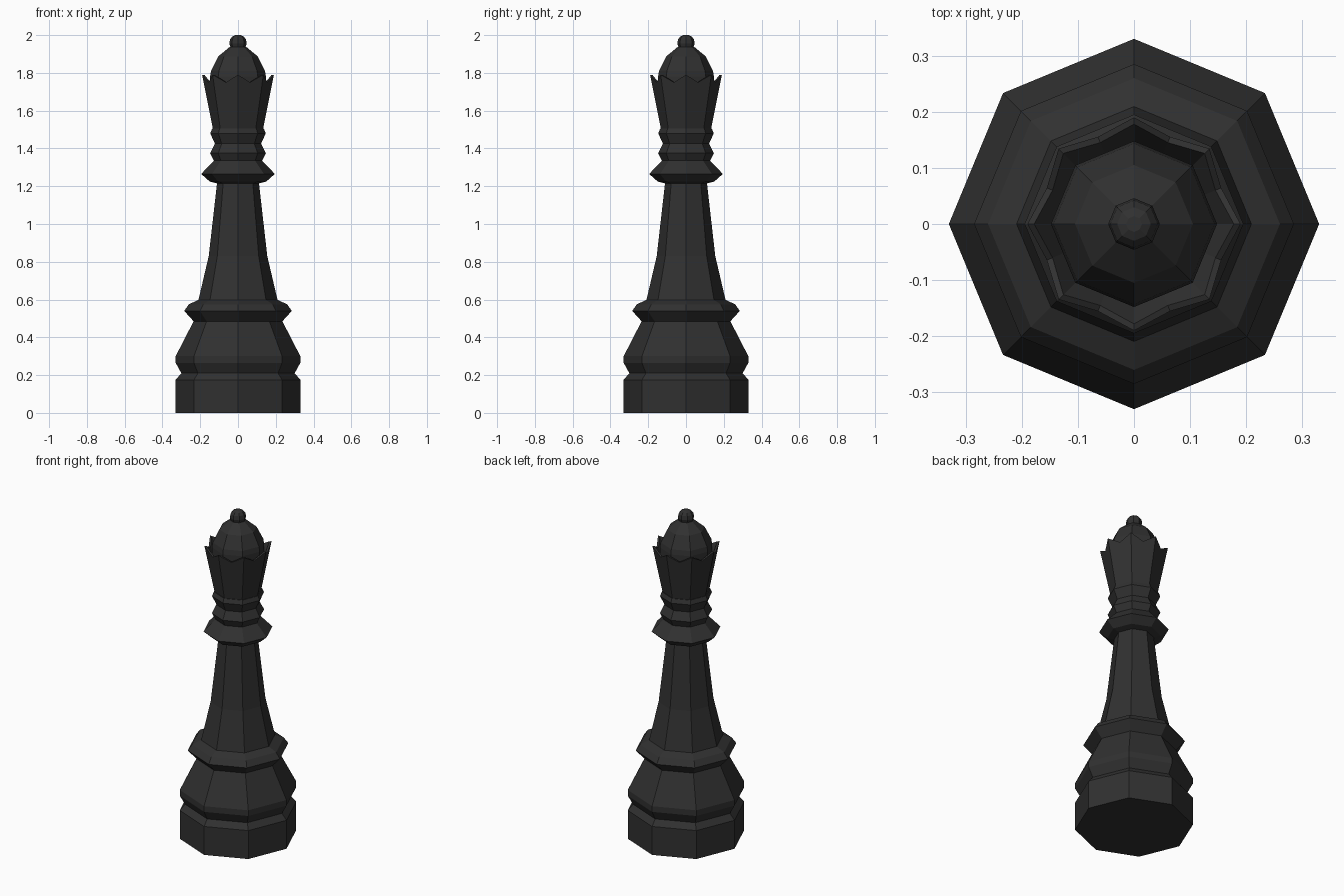
import bpy, bmesh
from math import cos, sin, pi

if "Cube" in bpy.data.objects:
    bpy.data.objects.remove(bpy.data.objects["Cube"])

SIDES = 8
mat = bpy.data.materials.new("dark")
mat.diffuse_color = (0.03, 0.03, 0.03, 1)
mat.use_nodes = True
mat.node_tree.nodes["Principled BSDF"].inputs["Base Color"].default_value = mat.diffuse_color


def loft(name, rings):
    """Bridge rings of equal vertex count, cap both ends, flat shaded."""
    bm = bmesh.new()
    loops = [[bm.verts.new(p) for p in ring] for ring in rings]
    n = len(loops[0])
    for a, b in zip(loops, loops[1:]):
        for i in range(n):
            j = (i + 1) % n
            bm.faces.new((a[i], a[j], b[j], b[i]))
    bm.faces.new(loops[0][::-1])
    bm.faces.new(loops[-1])
    bmesh.ops.recalc_face_normals(bm, faces=bm.faces)
    mesh = bpy.data.meshes.new(name)
    bm.to_mesh(mesh)
    bm.free()
    mesh.materials.append(mat)
    obj = bpy.data.objects.new(name, mesh)
    bpy.context.collection.objects.link(obj)


def octagon(r, z):
    return [(r * cos(2 * pi * i / SIDES), r * sin(2 * pi * i / SIDES), z) for i in range(SIDES)]


def toothed(r, z, r_mid, z_mid):
    """Octagon ring whose edge midpoints have their own radius and height."""
    ring = []
    for i in range(SIDES * 2):
        a = pi * i / SIDES
        rr, zz = (r_mid * cos(pi / SIDES), z_mid) if i % 2 else (r, z)
        ring.append((rr * cos(a), rr * sin(a), zz))
    return ring


profiles = {
    "base": [(0.33, 0), (0.33, 0.175), (0.30, 0.21), (0.33, 0.265), (0.33, 0.30),
             (0.235, 0.485), (0.285, 0.54), (0.26, 0.575), (0.205, 0.60)],
    "shaft": [(0.21, 0.595), (0.155, 0.83), (0.11, 1.225)],
    "collar": [(0.11, 1.215), (0.15, 1.225), (0.195, 1.265), (0.128, 1.335),
               (0.148, 1.375), (0.122, 1.425), (0.147, 1.48), (0.137, 1.505)],
    "dome": [(0.148, 1.70), (0.148, 1.78), (0.143, 1.81), (0.105, 1.887), (0.043, 1.938)],
    "finial": [(0.038, 1.93), (0.046, 1.955), (0.042, 1.978), (0.03, 1.993), (0.014, 2.0)],
}
for name, profile in profiles.items():
    loft(name, [octagon(r, z) for r, z in profile])

# crown with eight points, hollow around the dome
loft("crown", [
    toothed(0.132, 1.50, 0.132, 1.50),
    toothed(0.19, 1.79, 0.182, 1.75),
    toothed(0.178, 1.79, 0.17, 1.75),
    toothed(0.147, 1.72, 0.147, 1.72),
])
